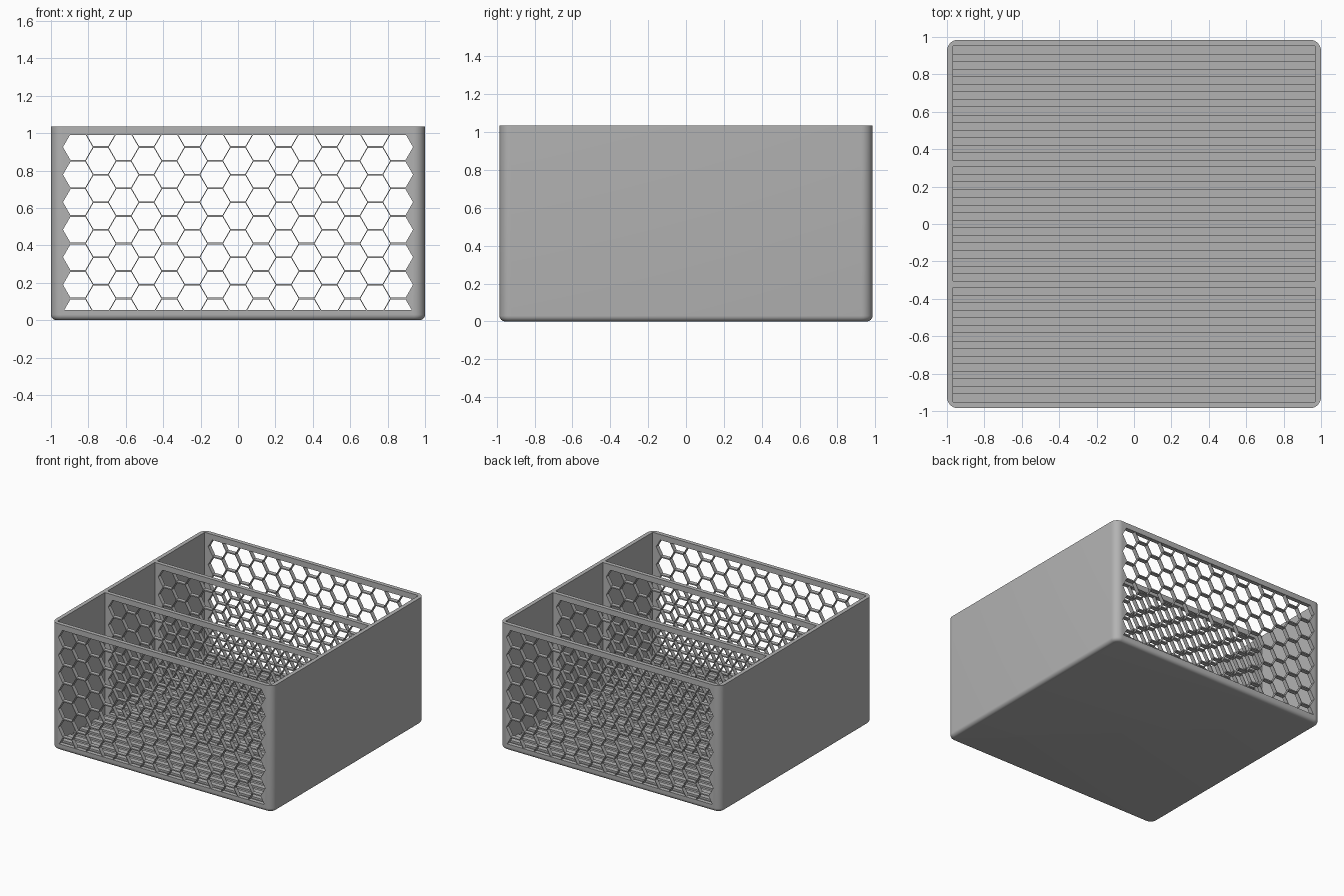
import bpy, bmesh, math

if "Cube" in bpy.data.objects:
    bpy.data.objects.remove(bpy.data.objects["Cube"])

W, D, H = 2.0, 1.97, 1.035      # outer size
WALL, FLOOR = 0.034, 0.035
R_SIDE, R_BASE = 0.06, 0.03     # corner radii
PITCH = 0.645                   # compartment spacing
ROOM_X, ROOM_Y = 0.967, 0.306   # compartment half sizes

grey = bpy.data.materials.new("grey plastic")
grey.diffuse_color = (0.45, 0.45, 0.45, 1)
grey.use_nodes = True
grey.node_tree.nodes["Principled BSDF"].inputs["Base Color"].default_value = grey.diffuse_color


def make(name, bm, helper=False):
    bmesh.ops.recalc_face_normals(bm, faces=bm.faces)
    me = bpy.data.meshes.new(name)
    bm.to_mesh(me)
    bm.free()
    me.materials.append(grey)
    ob = bpy.data.objects.new(name, me)
    bpy.context.collection.objects.link(ob)
    if helper:
        ob.hide_render = True
        ob.hide_viewport = True
    return ob


def add_box(bm, x0, x1, y0, y1, z0, z1):
    v = bmesh.ops.create_cube(bm, size=1)["verts"]
    for p in v:
        p.co = ((x0 + x1) / 2 + p.co.x * (x1 - x0),
                (y0 + y1) / 2 + p.co.y * (y1 - y0),
                (z0 + z1) / 2 + p.co.z * (z1 - z0))


def outline(inset, z):
    """Rounded rectangle at height z."""
    r, n, pts = R_SIDE - inset, 8, []
    for q, (sx, sy) in enumerate([(1, 1), (-1, 1), (-1, -1), (1, -1)]):
        for i in range(n + 1):
            a = math.pi / 2 * (q + i / n)
            pts.append((sx * (W / 2 - R_SIDE) + r * math.cos(a),
                        sy * (D / 2 - R_SIDE) + r * math.sin(a), z))
    return pts


# Tray block: rounded outline, rounded lower edge
bm = bmesh.new()
rings = []
for i in range(7):
    a = math.pi / 2 * i / 6
    rings.append(outline(R_BASE * (1 - math.sin(a)), R_BASE * (1 - math.cos(a))))
rings.append(outline(0, H))
rings = [[bm.verts.new(p) for p in ring] for ring in rings]
for a, b in zip(rings, rings[1:]):
    for i in range(len(a)):
        j = (i + 1) % len(a)
        bm.faces.new((a[i], a[j], b[j], b[i]))
bm.faces.new(rings[0])
bm.faces.new(rings[-1])
tray = make("tray", bm)

# Three compartments
bm = bmesh.new()
for k in (-1, 0, 1):
    add_box(bm, -ROOM_X, ROOM_X, k * PITCH - ROOM_Y, k * PITCH + ROOM_Y, FLOOR, H + 0.2)
rooms = make("compartment_cutter", bm, True)

# Honeycomb holes running through front, back and dividers
bm = bmesh.new()
Z0, Z1 = 0.055, 0.99
COL, ROW, FLAT = 0.1223, 0.1472, 0.138
R = FLAT / math.sqrt(3)
for c in range(-7, 8):
    for r in range(8):
        zc = 0.0425 + ROW * r + (0 if c % 2 else ROW / 2)
        lo, hi = max(zc - FLAT / 2, Z0), min(zc + FLAT / 2, Z1)
        if hi - lo < 0.01:
            continue
        half = lambda z: R - abs(z - zc) / math.sqrt(3)
        zs = [lo] + ([zc] if lo < zc < hi else []) + [hi]
        prof = [(c * COL + half(z), z) for z in zs]
        prof += [(c * COL - half(z), z) for z in reversed(zs)]
        f = [bm.verts.new((x, -1.2, z)) for x, z in prof]
        b = [bm.verts.new((x, 1.2, z)) for x, z in prof]
        bm.faces.new(f)
        bm.faces.new(b[::-1])
        for i in range(len(f)):
            j = (i + 1) % len(f)
            bm.faces.new((f[j], f[i], b[i], b[j]))
holes = make("honeycomb_cutter", bm, True)

for cutter in (rooms, holes):
    m = tray.modifiers.new(cutter.name, 'BOOLEAN')
    m.operation, m.solver, m.object = 'DIFFERENCE', 'EXACT', cutter
# Bake the cuts, then drop the cutters
dg = bpy.context.evaluated_depsgraph_get()
tray_mesh = bpy.data.meshes.new_from_object(tray.evaluated_get(dg))
tray.modifiers.clear()
tray.data = tray_mesh
for cutter in (rooms, holes):
    bpy.data.objects.remove(cutter)
bpy.context.view_layer.objects.active = tray
tray.select_set(True)
bpy.ops.object.shade_smooth_by_angle(angle=math.radians(30))

# Ribbed floor: seven ribs per compartment
bm = bmesh.new()
step = 2 * ROOM_Y / 15
for k in (-1, 0, 1):
    for i in range(1, 15, 2):
        y = k * PITCH - ROOM_Y + i * step
        add_box(bm, -ROOM_X, ROOM_X, y, y + step, FLOOR - 0.005, 0.05)
make("floor_ribs", bm)
